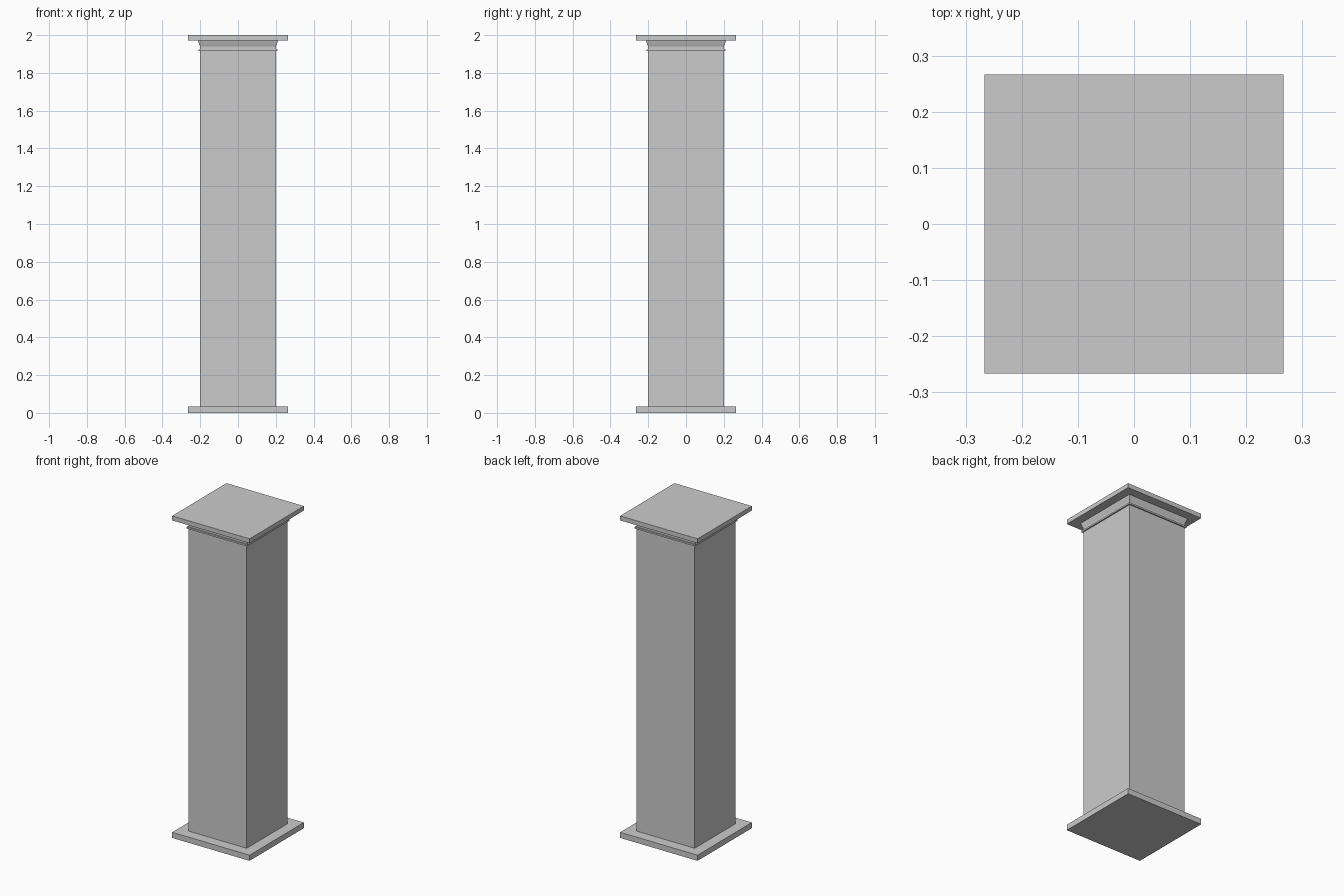
import bpy, bmesh

if "Cube" in bpy.data.objects:
    bpy.data.objects.remove(bpy.data.objects["Cube"])


def square_loft(name, profile):
    """Sweep a (half width, height) profile around a square, closing both ends."""
    bm = bmesh.new()
    rings = [[bm.verts.new((sx * h, sy * h, z))
              for sx, sy in ((-1, -1), (1, -1), (1, 1), (-1, 1))]
             for h, z in profile]
    for low, high in zip(rings, rings[1:]):
        for i in range(4):
            j = (i + 1) % 4
            bm.faces.new((low[i], low[j], high[j], high[i]))
    bm.faces.new(rings[0][::-1])
    bm.faces.new(rings[-1])
    bmesh.ops.recalc_face_normals(bm, faces=bm.faces)
    mesh = bpy.data.meshes.new(name)
    bm.to_mesh(mesh)
    bm.free()
    obj = bpy.data.objects.new(name, mesh)
    bpy.context.collection.objects.link(obj)
    return obj


PLATE = 0.266
SHAFT = 0.2

# Bottom plate
square_loft("base_plate", [(PLATE, 0), (PLATE, 0.035)])

# Shaft with thin fillet and flared moulding under the cap
square_loft("shaft_with_moulding", [
    (SHAFT, 0.035), (SHAFT, 1.915),
    (0.208, 1.915), (0.208, 1.925),
    (0.201, 1.925), (0.201, 1.94),
    (0.206, 1.953), (0.212, 1.972)])

# Top plate
square_loft("cap_plate", [(PLATE, 1.972), (PLATE, 2.0)])
